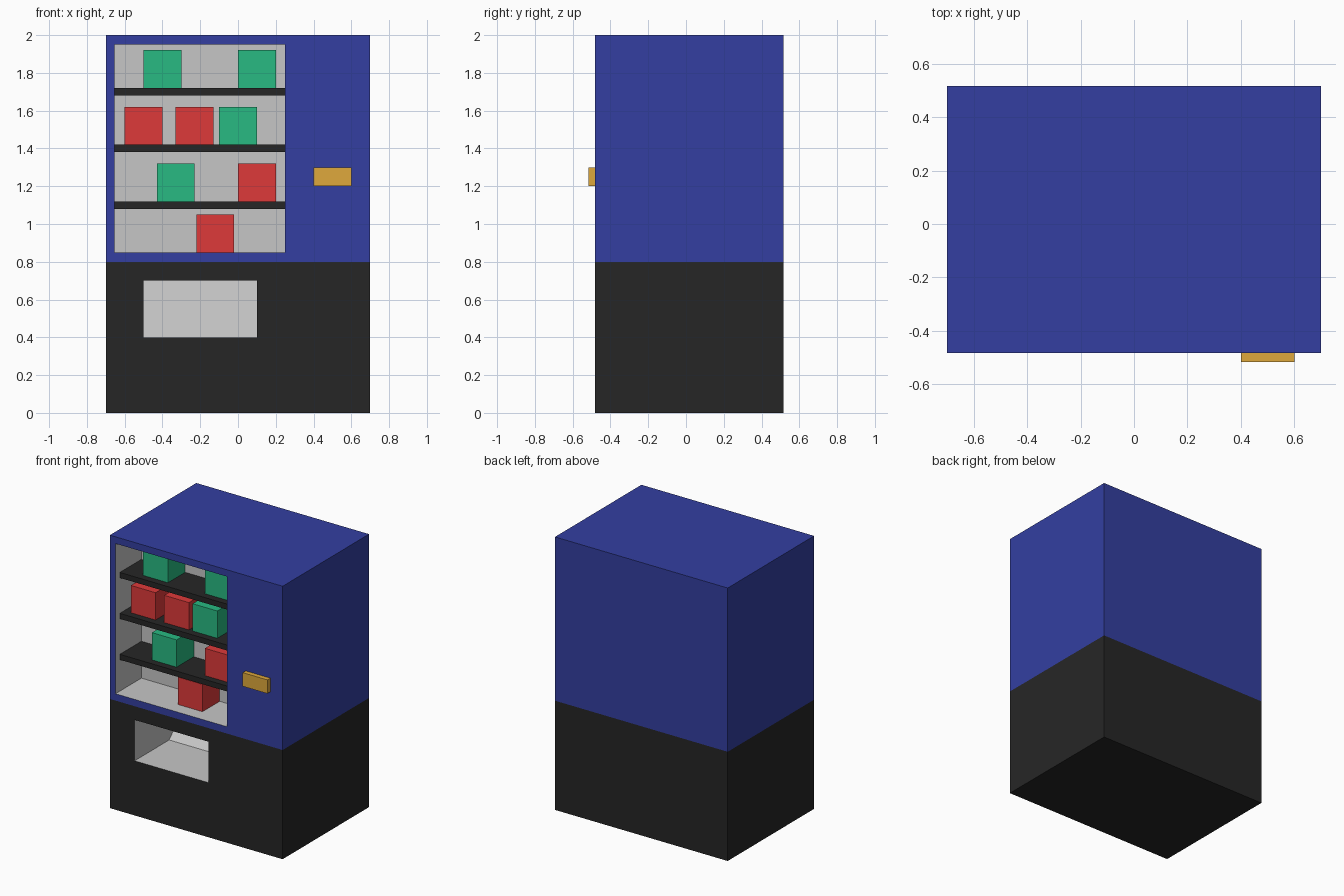
import bpy, bmesh
from mathutils import Vector

if "Cube" in bpy.data.objects:
    bpy.data.objects.remove(bpy.data.objects["Cube"])

FRONT, BACK = -0.483, 0.517


def material(name, rgb):
    # sRGB 0-255 to linear
    lin = [((c / 255 + 0.055) / 1.055) ** 2.4 if c > 10 else c / 255 / 12.92 for c in rgb]
    m = bpy.data.materials.new(name)
    m.diffuse_color = (*lin, 1)
    m.use_nodes = True
    m.node_tree.nodes["Principled BSDF"].inputs["Base Color"].default_value = m.diffuse_color
    return m


blue = material("blue", (51, 63, 161))
black = material("black", (38, 38, 38))
grey = material("light grey", (198, 198, 198))
red = material("red", (222, 58, 58))
green = material("green", (40, 186, 130))
gold = material("gold", (223, 168, 60))


def prism(name, x0, x1, profile, mats=()):
    """Extrude a (y, z) profile from x0 to x1."""
    bm = bmesh.new()
    face = bm.faces.new([bm.verts.new((x0, y, z)) for y, z in profile])
    ext = bmesh.ops.extrude_face_region(bm, geom=[face])
    verts = [g for g in ext["geom"] if isinstance(g, bmesh.types.BMVert)]
    bmesh.ops.translate(bm, verts=verts, vec=(x1 - x0, 0, 0))
    bmesh.ops.recalc_face_normals(bm, faces=bm.faces)
    me = bpy.data.meshes.new(name)
    bm.to_mesh(me)
    bm.free()
    for m in mats:
        me.materials.append(m)
    ob = bpy.data.objects.new(name, me)
    bpy.context.collection.objects.link(ob)
    return ob


def box(name, x0, x1, y0, y1, z0, z1, *mats):
    return prism(name, x0, x1, [(y0, z0), (y1, z0), (y1, z1), (y0, z1)], mats)


# Cabinet, with an edge loop at the colour change
body = box("cabinet", -0.7, 0.7, FRONT, BACK, 0, 2, blue, black, grey)
bm = bmesh.new()
bm.from_mesh(body.data)
bmesh.ops.bisect_plane(bm, geom=bm.verts[:] + bm.edges[:] + bm.faces[:],
                       plane_co=(0, 0, 0.8), plane_no=(0, 0, 1))
bm.to_mesh(body.data)
bm.free()

# Display recess, and pickup chute with a sloping back
cutters = [
    box("display_cutter", -0.655, 0.25, FRONT - 0.1, FRONT + 0.3, 0.85, 1.95),
    prism("chute_cutter", -0.5, 0.1, [(FRONT - 0.1, 0.4), (FRONT + 0.4, 0.4),
                                      (FRONT + 0.7, 0.7), (FRONT - 0.1, 0.7)]),
]
for c in cutters:
    c.hide_render = True
    mod = body.modifiers.new(c.name, "BOOLEAN")
    mod.operation, mod.solver, mod.object = "DIFFERENCE", "EXACT", c
dg = bpy.context.evaluated_depsgraph_get()
mesh = bpy.data.meshes.new_from_object(body.evaluated_get(dg))
body.modifiers.clear()
body.data = mesh
for c in cutters:
    bpy.data.objects.remove(c)

# Cabinet colours: recess faces grey, lower part black, upper part blue
mesh.materials.clear()
for m in (blue, black, grey):
    mesh.materials.append(m)
for p in mesh.polygons:
    pts = [mesh.vertices[i].co for i in p.vertices]
    outer = any(all(abs(v[axis] - lim) < 1e-4 for v in pts)
                for axis, lim in ((0, -0.7), (0, 0.7), (1, FRONT), (1, BACK), (2, 0), (2, 2)))
    height = sum(pts, Vector()).z / len(pts)
    p.material_index = 2 if not outer else (1 if height < 0.8 else 0)
    p.use_smooth = False

# Shelves
for i, z in enumerate((1.12, 1.42, 1.72)):
    box(f"shelf_{i + 1}", -0.655, 0.25, FRONT + 0.05, FRONT + 0.3, z - 0.04, z, black)

# Products: left edge, floor height, colour
for i, (x, z, mat) in enumerate((
        (-0.22, 0.85, red),
        (-0.43, 1.12, green), (0.0, 1.12, red),
        (-0.60, 1.42, red), (-0.33, 1.42, red), (-0.10, 1.42, green),
        (-0.50, 1.72, green), (0.0, 1.72, green))):
    box(f"product_{i + 1}", x, x + 0.2, FRONT + 0.1, FRONT + 0.3, z, z + 0.2, mat)

# Payment plate
box("coin_plate", 0.4, 0.6, -0.517, FRONT, 1.2, 1.3, gold)
